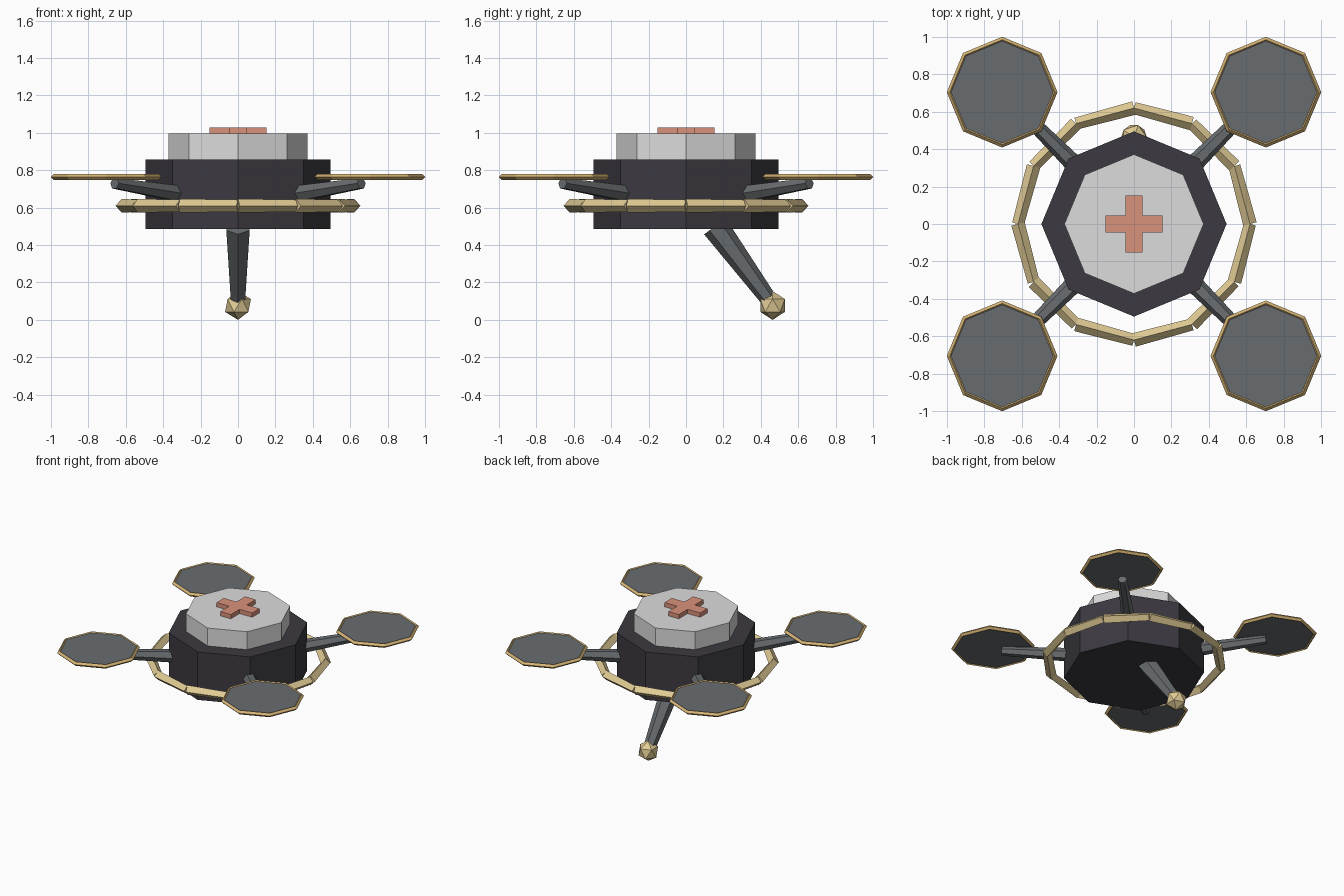
import bpy, bmesh
from math import cos, sin, pi, radians
from mathutils import Vector, Matrix

cube = bpy.data.objects.get("Cube")
if cube:
    bpy.data.objects.remove(cube, do_unlink=True)


def material(name, rgb):
    mat = bpy.data.materials.new(name)
    mat.use_nodes = True
    mat.diffuse_color = (*rgb, 1)
    mat.node_tree.nodes["Principled BSDF"].inputs["Base Color"].default_value = (*rgb, 1)
    return mat


charcoal = material("charcoal", (0.045, 0.042, 0.052))
white = material("off_white", (0.72, 0.72, 0.72))
coral = material("coral", (0.70, 0.29, 0.20))
grey = material("slate_grey", (0.14, 0.152, 0.16))
pale_gold = material("pale_gold", (0.75, 0.60, 0.30))
gold = material("gold", (0.68, 0.46, 0.18))


def finish(name, mat):
    obj = bpy.context.object
    obj.name = name
    obj.data.materials.append(mat)
    return obj


def drum(name, mat, radius, bottom, top, x=0, y=0):
    """Upright eight-sided prism."""
    bpy.ops.mesh.primitive_cylinder_add(
        vertices=8, radius=radius, depth=top - bottom, location=(x, y, (bottom + top) / 2))
    return finish(name, mat)


def limb(name, mat, start, end, r1, r2, sides, spin=0):
    """Tapered prism between two points."""
    start, end = Vector(start), Vector(end)
    axis = end - start
    turn = axis.to_track_quat('Z', 'Y').to_matrix().to_4x4()
    place = Matrix.Translation((start + end) / 2) @ turn @ Matrix.Rotation(spin, 4, 'Z')
    mesh = bpy.data.meshes.new(name)
    bm = bmesh.new()
    bmesh.ops.create_cone(bm, cap_ends=True, segments=sides, radius1=r1, radius2=r2,
                          depth=axis.length, matrix=place)
    bm.to_mesh(mesh)
    bm.free()
    obj = bpy.data.objects.new(name, mesh)
    bpy.context.collection.objects.link(obj)
    mesh.materials.append(mat)
    return obj


# Hull and cap
drum("hull", charcoal, 0.495, 0.485, 0.857)
drum("cap", white, 0.372, 0.85, 0.996)

# Cross on the cap, one extruded outline
w, a = 0.045, 0.153
quarter = [(a, -w), (a, w), (w, w)]
bm = bmesh.new()
outline = [Matrix.Rotation(k * pi / 2, 3, 'Z') @ Vector((x, y, 0.99))
           for k in range(4) for x, y in quarter]
face = bm.faces.new([bm.verts.new(p) for p in outline])
raised = bmesh.ops.extrude_face_region(bm, geom=[face])
bmesh.ops.translate(bm, vec=(0, 0, 0.039),
                    verts=[v for v in raised["geom"] if isinstance(v, bmesh.types.BMVert)])
bmesh.ops.recalc_face_normals(bm, faces=bm.faces)
mesh = bpy.data.meshes.new("cross")
bm.to_mesh(mesh)
bm.free()
mesh.materials.append(coral)
bpy.context.collection.objects.link(bpy.data.objects.new("cross", mesh))

# Guard ring made of straight bars
corners = [(0.62 * cos(radians(t)), 0.62 * sin(radians(t)), 0.61) for t in range(0, 360, 30)]
for i, corner in enumerate(corners):
    limb(f"guard_bar_{i + 1}", pale_gold, corner, corners[(i + 1) % 12], 0.037, 0.032, 4)

# Four arms with rimmed rotor discs
for sx, side in ((1, "left"), (-1, "right")):
    for sy, end in ((-1, "front"), (1, "back")):
        tag = f"{end}_{side}"
        x, y = 0.705 * sx, 0.705 * sy
        limb(f"arm_{tag}", grey, (0.29 * sx, 0.29 * sy, 0.67),
             (0.66 * sx, 0.66 * sy, 0.73), 0.05, 0.032, 6, pi / 6)
        drum(f"rotor_disc_{tag}", grey, 0.28, 0.755, 0.773, x, y)
        bpy.ops.mesh.primitive_torus_add(
            major_segments=8, minor_segments=4, major_radius=0.28, minor_radius=0.016,
            location=(x, y, 0.764))
        finish(f"rotor_rim_{tag}", gold)

# Trailing probe with faceted tip
limb("probe", grey, (0, 0.155, 0.5), (0, 0.46, 0.085), 0.072, 0.042, 6)
bpy.ops.mesh.primitive_ico_sphere_add(subdivisions=1, radius=0.077, location=(0, 0.463, 0.077))
finish("probe_tip", pale_gold)
